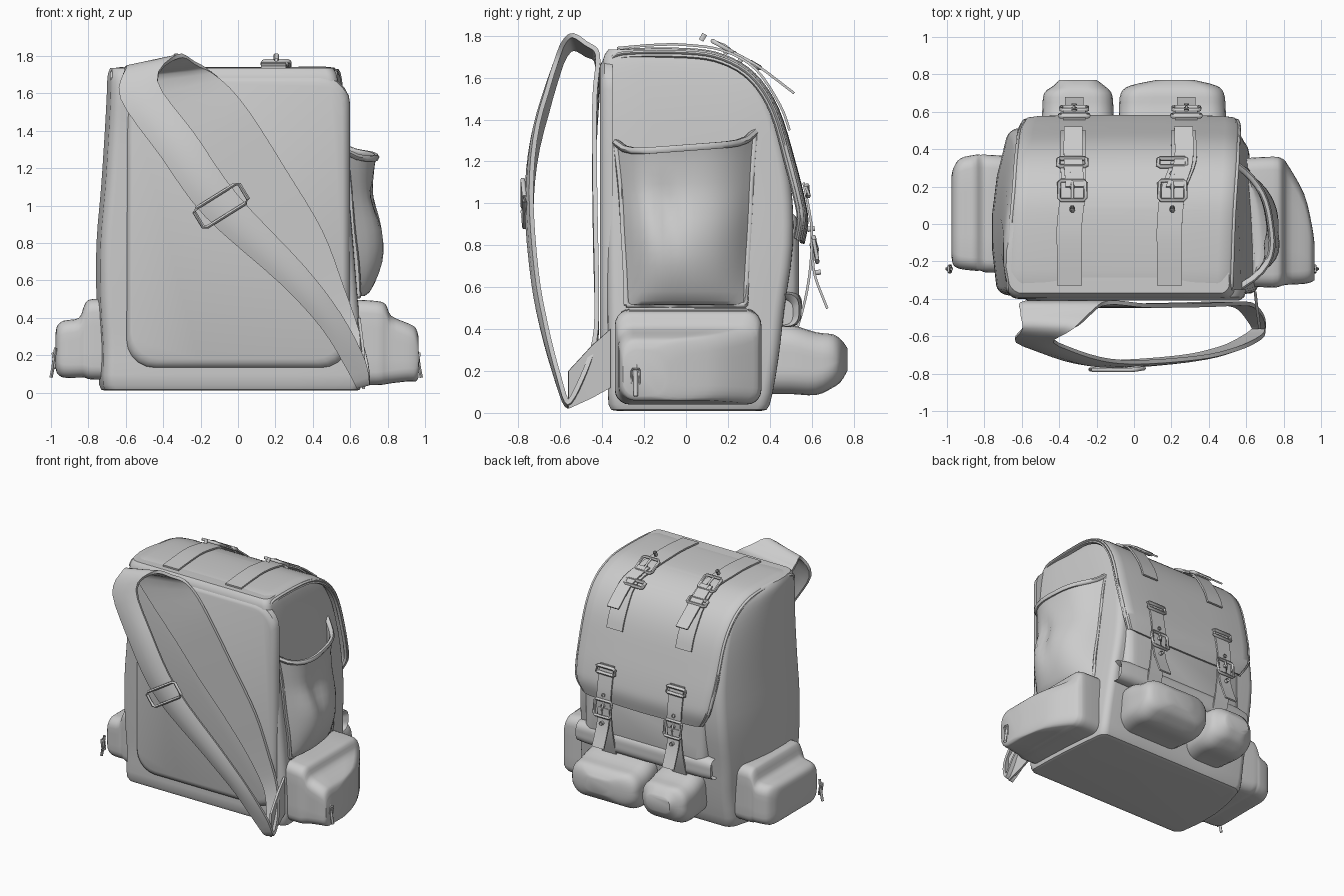
import bpy, bmesh, math
from mathutils import Vector

if "Cube" in bpy.data.objects:
    bpy.data.objects.remove(bpy.data.objects["Cube"], do_unlink=True)

grey = bpy.data.materials.new("plain_grey")
grey.use_nodes = True
grey.diffuse_color = (0.6, 0.6, 0.6, 1)
grey.node_tree.nodes["Principled BSDF"].inputs["Base Color"].default_value = (0.6, 0.6, 0.6, 1)


def smooth(pts, n=4, closed=False):
    """Catmull-Rom interpolation of tuples of any length."""
    m, out = len(pts), []
    at = (lambda i: pts[i % m]) if closed else (lambda i: pts[max(0, min(m - 1, i))])
    for i in range(m if closed else m - 1):
        for k in range(n):
            t = k / n
            out.append(tuple(
                0.5 * (2 * b + (c - a) * t + (2 * a - 5 * b + 4 * c - d) * t * t
                       + (3 * b - a - 3 * c + d) * t ** 3)
                for a, b, c, d in zip(at(i - 1), at(i), at(i + 1), at(i + 2))))
    return out if closed else out + [tuple(pts[-1])]


def finish(name, bm, angle=40):
    bmesh.ops.recalc_face_normals(bm, faces=bm.faces[:])
    mesh = bpy.data.meshes.new(name)
    bm.to_mesh(mesh)
    bm.free()
    mesh.materials.append(grey)
    mesh.shade_smooth()
    mesh.set_sharp_from_angle(angle=math.radians(angle))
    ob = bpy.data.objects.new(name, mesh)
    bpy.context.collection.objects.link(ob)


def skin(bm, rows, wrap_rows=False, wrap_cols=False):
    grid = [[bm.verts.new(p) for p in row] for row in rows]
    m, n = len(grid), len(grid[0])
    for i in range(m if wrap_rows else m - 1):
        for j in range(n if wrap_cols else n - 1):
            a, b = grid[i], grid[(i + 1) % m]
            bm.faces.new((a[j], a[(j + 1) % n], b[(j + 1) % n], b[j]))
    return grid


def sheet(name, rows, thick, closed=False):
    bm = bmesh.new()
    skin(bm, rows, wrap_rows=closed)
    bmesh.ops.recalc_face_normals(bm, faces=bm.faces[:])
    bmesh.ops.solidify(bm, geom=bm.faces[:], thickness=thick)
    finish(name, bm)


def loft(name, axis, sections, radius, taper=0, bulge=0, n=3):
    """Rounded rectangles (pos, a0, a1, b0, b1) stacked along an axis."""
    place = {"x": lambda p, a, b: (p, a, b), "y": lambda p, a, b: (a, p, b),
             "z": lambda p, a, b: (a, b, p)}[axis]
    rows = []
    for p, a0, a1, b0, b1 in smooth(sections, n):
        r = min(radius, (a1 - a0) * 0.45, (b1 - b0) * 0.45)
        corners = []
        for k, (ca, cb) in enumerate(((a1 - r, b1 - r), (a0 + r, b1 - r),
                                      (a0 + r, b0 + r), (a1 - r, b0 + r))):
            for s in range(6):
                t = math.pi / 2 * (k + s / 5)
                corners.append(Vector((ca + r * math.cos(t), cb + r * math.sin(t))))
        ring = []
        for k, c in enumerate(corners):
            # split the straight runs so that the sides can bulge
            nxt = corners[(k + 1) % len(corners)]
            for s in range(4 if k % 6 == 5 else 1):
                a, b = c.lerp(nxt, s / 4)
                f = max(0, min(1, (b - b0) / (b1 - b0)))
                a *= 1 - taper * f * f
                if a < a0 * .6:
                    a -= bulge * 4 * f * (1 - f)
                ring.append(place(p, a, b))
        rows.append(ring)
    bm = bmesh.new()
    grid = skin(bm, rows, wrap_cols=True)
    bm.faces.new(grid[0])
    bm.faces.new(grid[-1])
    finish(name, bm)


def tube(name, pts, r, closed=False):
    pts = [Vector(p) for p in pts]
    m, rows = len(pts), []
    for i, p in enumerate(pts):
        a = pts[(i - 1) % m] if closed or i else p
        b = pts[(i + 1) % m] if closed or i < m - 1 else p
        q = (b - a).to_track_quat("Z", "Y")
        rows.append([p + q @ Vector((r * math.cos(t * math.pi / 3), r * math.sin(t * math.pi / 3), 0))
                     for t in range(6)])
    bm = bmesh.new()
    skin(bm, rows, wrap_rows=closed, wrap_cols=True)
    finish(name, bm, 60)


def frame(name, centre, u, v, r):
    """Rectangular metal ring with half-axes u and v."""
    c, u, v = Vector(centre), Vector(u), Vector(v)
    tube(name, [c + u * i + v * j for i, j in
                ((1, .8), (.85, 1), (-.85, 1), (-1, .8), (-1, -.8), (-.85, -1), (.85, -1), (1, -.8))],
         r, True)


def strap(name, pts, width, thick=0.012):
    rows = [[Vector((x + s * width, y, z)) for s in (-.5, 0, .5)] for x, y, z in smooth(pts, 4)]
    sheet(name, rows, thick)


# Main bag
loft("bag_body", "z", [
    (0.01, -.67, .63, -.33, .36), (.04, -.71, .66, -.37, .40), (.25, -.71, .66, -.37, .44),
    (.5, -.725, .64, -.375, .47), (.8, -.725, .615, -.38, .51), (1.1, -.70, .59, -.385, .50),
    (1.4, -.68, .57, -.39, .435), (1.58, -.67, .55, -.40, .345), (1.69, -.665, .53, -.395, .22),
    (1.735, -.65, .51, -.37, .08)], 0.05, taper=0.08, bulge=0.045)
loft("back_panel", "y", [(-.35, -.6, .6, .13, 1.69), (-.39, -.59, .59, .14, 1.69),
                         (-.41, -.57, .56, .18, 1.66)], 0.15, n=2)

# Flap draped over the top, with turned-down sides
flap = smooth([(-.37, 1.70, -.68, .525), (-.31, 1.74, -.68, .53), (0, 1.745, -.665, .54),
               (.18, 1.715, -.65, .55), (.33, 1.625, -.64, .56), (.44, 1.46, -.63, .565),
               (.52, 1.2, -.62, .57), (.565, 1.02, -.6, .565), (.578, .92, -.58, .55),
               (.56, .82, -.52, .5)], 4)
cols = ((0, .045), (.006, .025), (.02, .008), (.07, 0), (.3, -.004), (.5, -.006))
cols += tuple((1 - f, d) for f, d in cols[-2::-1])
rows = []
for y, z, x0, x1 in flap:
    inward = Vector((0, -y, 1.0 - z)).normalized()
    rows.append([Vector((x0 + (x1 - x0) * f, y, z - .05 * f * (1 - f))) + inward * d for f, d in cols])
sheet("top_flap", rows, 0.02)
for k, name in ((1, "flap_piping_right"), (-2, "flap_piping_left")):
    tube(name, [r[k] for r in rows], 0.01)

# Back face below the flap: pouch, roll and two pockets
loft("middle_pouch", "y", [(.42, -.54, .52, .43, .96), (.51, -.52, .5, .45, .95),
                           (.54, -.47, .45, .51, .9)], 0.08)
loft("pouch_roll", "x", [(-.55, .42, .51, .42, .54), (-.5, .42, .55, .41, .58),
                         (.48, .42, .55, .41, .58), (.53, .42, .51, .42, .54)], 0.06)
for name, x0, x1, tip in (("back_pocket_right", -.49, -.11, -.3), ("back_pocket_left", -.08, .49, .22)):
    loft(name, "y", [(.38, x0 + .02, x1 - .02, .09, .42), (.5, x0, x1, .09, .42),
                     (.62, x0, x1, .085, .385), (.7, x0 + .01, x1 - .01, .12, .375),
                     (.74, x0 + .06, x1 - .05, .15, .35), (.77, tip - .1, tip + .1, .2, .31)], 0.1)

# Lower side pockets with a stepped outer pouch
loft("side_pocket_left", "x", [(.56, -.33, .35, .04, .5), (.74, -.34, .36, .04, .49),
                               (.79, -.33, .35, .045, .47), (.82, -.325, .32, .05, .41),
                               (.91, -.32, .16, .06, .37), (.95, -.31, .0, .06, .345),
                               (.965, -.3, -.1, .08, .3)], 0.07)
loft("side_pocket_right", "x", [(-.62, -.26, .36, .07, .49), (-.78, -.26, .37, .07, .5),
                                (-.82, -.25, .37, .08, .47), (-.85, -.25, .37, .08, .4),
                                (-.93, -.24, .35, .08, .385), (-.965, -.22, .3, .1, .36),
                                (-.975, -.18, .26, .13, .32)], 0.07)
for side, name in ((.955, "left"), (-.975, "right")):
    s = math.copysign(1, side)
    frame("zip_ring_" + name, (side + s * .01, -.24, .17), (0, .018, 0), (s * .006, 0, .04), .006)
    tube("zip_pull_" + name, [(side, -.24, .24), (side + s * .015, -.24, .13),
                              (side + s * .025, -.24, .08)], .01)

# Open pouch on the left side
rows = []
for z, y0, y1, depth, base in smooth([(.515, -.285, .28, .0, .645), (.535, -.285, .285, .07, .645),
                                      (.7, -.29, .29, .15, .635), (.87, -.3, .3, .18, .615),
                                      (1.05, -.31, .31, .145, .6), (1.2, -.325, .32, .155, .585),
                                      (1.29, -.335, .33, .18, .57)], 3):
    row = []
    for j in range(17):
        u = j / 16
        y = y0 + (y1 - y0) * u
        fold = .04 * math.exp(-((y + .1 - (1 - z) * .2) / .06) ** 2 - ((z - .95) / .16) ** 2)
        lift = max(0, z - 1) / .29 * (.05 * u + .05 * (2 * u - 1) ** 8 - .05)
        x = base - .04 * u + depth * (1 - abs(2 * u - 1) ** 3) * (1.15 - .3 * u) - fold
        row.append(Vector((x, y, z + lift)))
    rows.append(row)
sheet("open_side_pouch", rows, 0.012)
tube("pouch_rim", rows[-1], 0.018)
tube("pouch_piping", [r[0] for r in rows[::-1]] + rows[0][1:] + [r[-1] for r in rows[1:]], 0.014)

# Shoulder strap: one closed loop of centre x, y, z, width and tilt
loop = smooth([(-.36, -.41, 1.68, .45, 8), (-.42, -.47, 1.745, .38, 8), (-.46, -.56, 1.775, .28, 14),
               (-.53, -.645, 1.62, .22, 25), (-.32, -.74, 1.32, .22, 33), (-.09, -.77, 1.0, .21, 33),
               (.29, -.74, .63, .16, 36), (.5, -.69, .38, .13, 34), (.63, -.62, .15, .11, 25),
               (.67, -.565, .03, .07, 15), (.65, -.49, .14, .1, 20), (.59, -.425, .32, .12, 28),
               (.49, -.415, .53, .17, 30), (.34, -.42, .8, .26, 32), (.12, -.425, 1.1, .33, 32),
               (-.1, -.425, 1.4, .38, 32)], 4, True)
rows = []
for x, y, z, w, tilt in loop:
    side = Vector((math.cos(math.radians(tilt)), 0, math.sin(math.radians(tilt))))
    row = []
    for f in (-.5, -.3, 0, .3, .5):
        # the hanging half is cupped
        cup = .1 * w * (4 * f * f) * max(0, min(1, (-.6 - y) / .1))
        row.append(Vector((x, y + cup, z)) + side * w * f)
    rows.append(row)
sheet("shoulder_strap", rows, 0.022, closed=True)
frame("shoulder_buckle", (-.09, -.775, 1.0), (.12, 0, .075), (-.03, -.005, .05), .011)

# Stitched anchor patch joining the strap tip to the bag's bottom corner
sheet("strap_anchor", [[Vector((.655, -.36, z0)), Vector((.665, -.45, z1)), Vector((.68, -.56, z2))]
                       for z0, z1, z2 in ((.12, .07, .02), (.25, .17, .1), (.4, .32, .2))], 0.015)


def buckle(name, x, at, keeper):
    """Frame, prong, rivets and keeper lying on a strap, given as (y, z) places."""
    c, k = Vector((x,) + at), Vector((x,) + keeper)
    a = (k - c).normalized()
    n = Vector((0, abs(a.z), abs(a.y)))
    frame(name + "_frame", c, (.07, 0, 0), a * .06, .011)
    frame(name + "_keeper", k, (.075, 0, 0), a * .024, .013)
    tube(name + "_prong", [c - a * .06, c + n * .01, c + a * .06], .008)
    for d in (-.11, .02, .1):
        p = c + a * d
        tube(name + "_rivet", [p - n * .025, p + n * .004, p + n * .01], .014)


# Two pairs of buckled straps over the flap
for name, xa, xb, xc in (("right", -.345, -.325, -.32), ("left", .19, .265, .28)):
    strap("top_strap_" + name, [(xa, -.33, 1.747), (xa, -.15, 1.762), (xa, 0, 1.762),
                                (xa + .02, .18, 1.735), (xb, .337, 1.645), (xb, .455, 1.47),
                                (xb, .5, 1.35)], .135)
    strap("top_tail_" + name, [(xa + .03, .2, 1.74), (xb, .34, 1.665), (xb, .52, 1.53)], .1)
    buckle("top_buckle_" + name, xa + .015, (.18, 1.745), (.33, 1.66))
    strap("lower_strap_" + name, [(xc, .567, 1.1), (xc, .593, .97), (xc, .607, .86), (xc, .6, .7),
                                  (xc, .575, .54), (xc, .53, .38), (xc, .5, .28)], .12)
    strap("lower_tail_" + name, [(xc, .61, .78), (xc, .62, .66), (xc, .68, .5)], .1)
    buckle("lower_buckle_" + name, xc, (.618, .78), (.58, 1.06))
